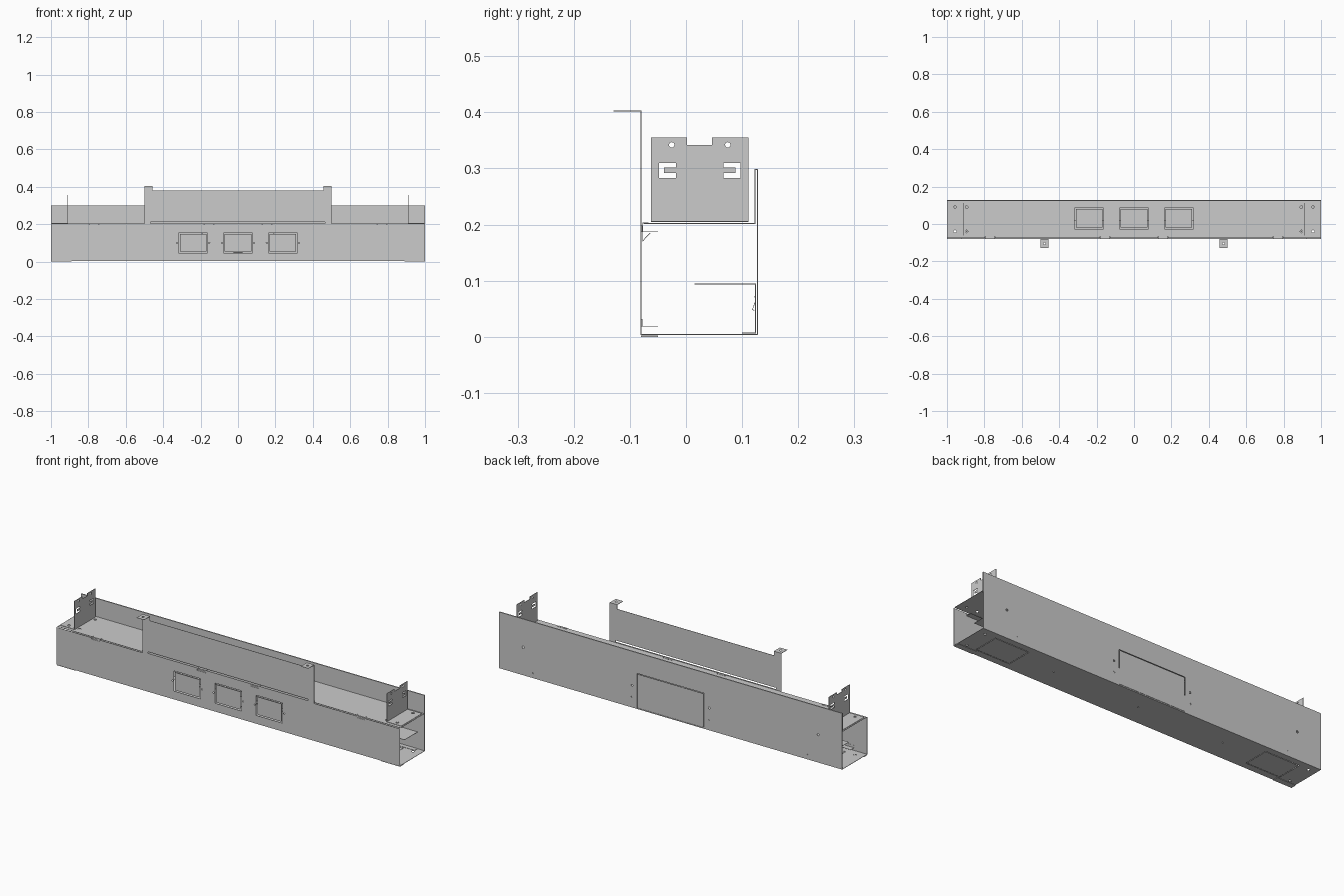
import bpy, bmesh, math
from mathutils import Vector

if "Cube" in bpy.data.objects:
    bpy.data.objects.remove(bpy.data.objects["Cube"])

T = 0.0018  # sheet thickness


def prism(bm, pts, axis, lo, hi):
    """Extrude a closed 2D outline along an axis (x: y,z  y: x,z  z: x,y)."""
    def place(p, d):
        return {'x': (d, p[0], p[1]), 'y': (p[0], d, p[1]), 'z': (p[0], p[1], d)}[axis]
    a = [bm.verts.new(place(p, lo)) for p in pts]
    b = [bm.verts.new(place(p, hi)) for p in pts]
    faces = [bm.faces.new(a), bm.faces.new(b)]
    n = len(pts)
    for i in range(n):
        j = (i + 1) % n
        faces.append(bm.faces.new((a[i], a[j], b[j], b[i])))
    bmesh.ops.recalc_face_normals(bm, faces=faces)


def box(bm, x, y, z):
    prism(bm, [(x[0], y[0]), (x[1], y[0]), (x[1], y[1]), (x[0], y[1])], 'z', *z)


def hole(bm, u, v, r, axis, lo, hi, n=16):
    prism(bm, [(u + r * math.cos(2 * math.pi * i / n), v + r * math.sin(2 * math.pi * i / n))
               for i in range(n)], axis, lo, hi)


def fold(bm, path, x0, x1, t=T):
    """Bent sheet: a centre line in y,z thickened with mitred corners, run along x."""
    p = [Vector(q) for q in path]
    left, right = [], []
    for i, q in enumerate(p):
        ns = []
        if i > 0:
            d = (q - p[i - 1]).normalized()
            ns.append(Vector((-d.y, d.x)))
        if i < len(p) - 1:
            d = (p[i + 1] - q).normalized()
            ns.append(Vector((-d.y, d.x)))
        m = sum(ns, Vector((0, 0))).normalized()
        off = m * (t / 2 / max(m.dot(ns[0]), 0.3))
        left.append(q + off)
        right.append(q - off)
    prism(bm, left + right[::-1], 'x', x0, x1)


def finish(name, bm, cut=None):
    def obj(n, b):
        me = bpy.data.meshes.new(n)
        b.to_mesh(me)
        b.free()
        o = bpy.data.objects.new(n, me)
        bpy.context.collection.objects.link(o)
        return o
    o = obj(name, bm)
    if cut:
        c = obj(name + "_cutter", cut)
        c.hide_render = True
        m = o.modifiers.new("cut", 'BOOLEAN')
        m.operation, m.solver, m.object = 'DIFFERENCE', 'EXACT', c
        bpy.context.view_layer.objects.active = o
        bpy.ops.object.modifier_apply(modifier=m.name)
        bpy.data.objects.remove(c)
    return o


# Trunking body: front, floor, tall hemmed back and top in one folded sheet
FY, BY, BZ, TZ = -0.08, 0.127, 0.004, 0.202
CLIPS = (-0.77, -0.155, 0.155, 0.77)
body, cut, covers = bmesh.new(), bmesh.new(), bmesh.new()
fold(body, [(FY, 0.2), (FY, BZ), (BY, BZ), (BY, 0.298), (0.123, 0.298),
            (0.123, TZ), (-0.076, TZ)], -1, 1)

G, H = 0.006, T / 2  # gap round the covers, half thickness
for cx in (-0.24, 0, 0.24):
    a, b = cx - 0.077, cx + 0.077
    # front outlet openings and covers
    box(cut, (a, b), (FY - 0.01, FY + 0.01), (0.047, 0.153))
    box(covers, (a + G, b - G), (FY - H, FY + H), (0.047 + G, 0.153 - G))
    # top outlet openings and covers
    box(cut, (a, b), (-0.026, 0.086), (TZ - 0.01, TZ + 0.01))
    box(covers, (a + G, b - G), (-0.026 + G, 0.086 - G), (TZ - H, TZ + H))
    for s in (-1, 1):
        hole(cut, cx + s * 0.086, 0.1, 0.0035, 'y', FY - 0.01, FY + 0.01, 10)
# rear access panel
box(cut, (-0.195, 0.195), (BY - 0.002, BY + 0.01), (0.008, 0.19))
box(covers, (-0.192, 0.192), (BY - H, BY + H), (0.01, 0.187))
for s in (-1, 1):
    # floor hatches
    x0, x1 = sorted((s * 0.7, s * 0.9))
    box(cut, (x0, x1), (-0.045, 0.095), (-0.01, BZ + 0.01))
    box(covers, (x0 + 0.003, x1 - 0.003), (-0.042, 0.092), (BZ - H, BZ + H))
    # fixing holes in top, floor and back
    for y in (-0.04, 0.09):
        for x in (0.895, 0.957):
            hole(cut, s * x, y, 0.007, 'z', TZ - 0.01, TZ + 0.01)
        hole(cut, s * 0.957, y, 0.007, 'z', -0.01, BZ + 0.01)
    for x, z, r in ((0.86, 0.15, 0.006), (0.8, 0.03, 0.004), (0.225, 0.12, 0.005), (0.225, 0.06, 0.005)):
        hole(cut, s * x, z, r, 'y', BY - 0.002, BY + 0.01)
for x in CLIPS:  # notches for the cover clips
    box(cut, (x - 0.026, x + 0.026), (-0.09, -0.066), (0.192, 0.21))
for x in (-0.5, 0, 0.5):
    hole(cut, x, 0.03, 0.004, 'z', -0.01, BZ + 0.01, 10)
finish("trunking_body", body, cut)
finish("outlet_and_access_covers", covers)

# Cover clips with a sprung tongue
bm = bmesh.new()
for x in CLIPS:
    fold(bm, [(-0.067, 0.203), (-0.077, 0.203), (-0.077, 0.171), (-0.064, 0.185)], x - 0.024, x + 0.024, 0.0012)
finish("cover_clips", bm)

# Stiffening angles behind the front plate
bm = bmesh.new()
fold(bm, [(-0.05, 0.187), (-0.0783, 0.187), (-0.0783, 0.198)], -0.925, 0.925, 0.0012)
fold(bm, [(-0.05, 0.019), (-0.0783, 0.019), (-0.0783, 0.032)], -0.925, 0.925, 0.0012)
finish("front_stiffeners", bm)

# Joint strips under the ends
bm = bmesh.new()
for s in (-1, 1):
    box(bm, sorted((s * 0.89, s)), (-0.08, -0.05), (0, 0.002))
finish("end_joint_strips", bm)

# Inner divider shelf with foot
bm = bmesh.new()
fold(bm, [(0.015, 0.094), (0.124, 0.094), (0.124, 0.0065), (0.1, 0.0065)], -0.96, 0.96, 0.0015)
finish("divider_shelf", bm)

# Spring catches on the divider
bm = bmesh.new()
for x in (-0.8, 0, 0.8):
    fold(bm, [(0.1225, 0.073), (0.124, 0.064), (0.1185, 0.049), (0.122, 0.046)], x - 0.025, x + 0.025, 0.001)
finish("spring_catches", bm)

# Upright mounting plate with a long slot and two forward tabs
bm, cut = bmesh.new(), bmesh.new()
box(bm, (-0.5, 0.5), (FY - H, FY + H), (0.2, 0.38))
box(cut, (-0.468, 0.466), (FY - 0.01, FY + 0.01), (0.205, 0.213))
finish("mounting_plate", bm, cut)
bm, cut = bmesh.new(), bmesh.new()
for s in (-1, 1):
    fold(bm, [(FY, 0.38), (FY, 0.402), (-0.129, 0.402)], *sorted((s * 0.457, s * 0.5)))
    hole(cut, s * 0.479, -0.105, 0.006, 'z', 0.39, 0.41)
finish("mounting_tabs", bm, cut)

# End hangers: notched plates with round holes, C slots and a flat foot
MID = 0.0245
for s, side in ((-1, "left"), (1, "right")):
    bm, cut = bmesh.new(), bmesh.new()
    x = s * 0.91
    prism(bm, [(-0.062, 0.2045), (0.111, 0.2045), (0.111, 0.355), (0.046, 0.355), (0.046, 0.342),
               (0.002, 0.342), (0.002, 0.355), (-0.062, 0.355)], 'x', x - 0.001, x + 0.001)
    for m in (-1, 1):
        hole(cut, MID + m * 0.05, 0.342, 0.0048, 'x', x - 0.01, x + 0.01)
        prism(cut, [(MID + m * u, z) for u, z in (
            (0.042, 0.31), (0.073, 0.31), (0.073, 0.283), (0.042, 0.283), (0.042, 0.292),
            (0.064, 0.292), (0.064, 0.302), (0.042, 0.302))], 'x', x - 0.01, x + 0.01)
    finish(side + "_hanger_plate", bm, cut)
    bm, cut = bmesh.new(), bmesh.new()
    box(bm, sorted((s * 0.911, s * 0.995)), (-0.062, 0.111), (0.2045, 0.2065))
    for y in (-0.04, 0.09):
        hole(cut, s * 0.957, y, 0.007, 'z', 0.2, 0.22)
    finish(side + "_hanger_foot", bm, cut)
